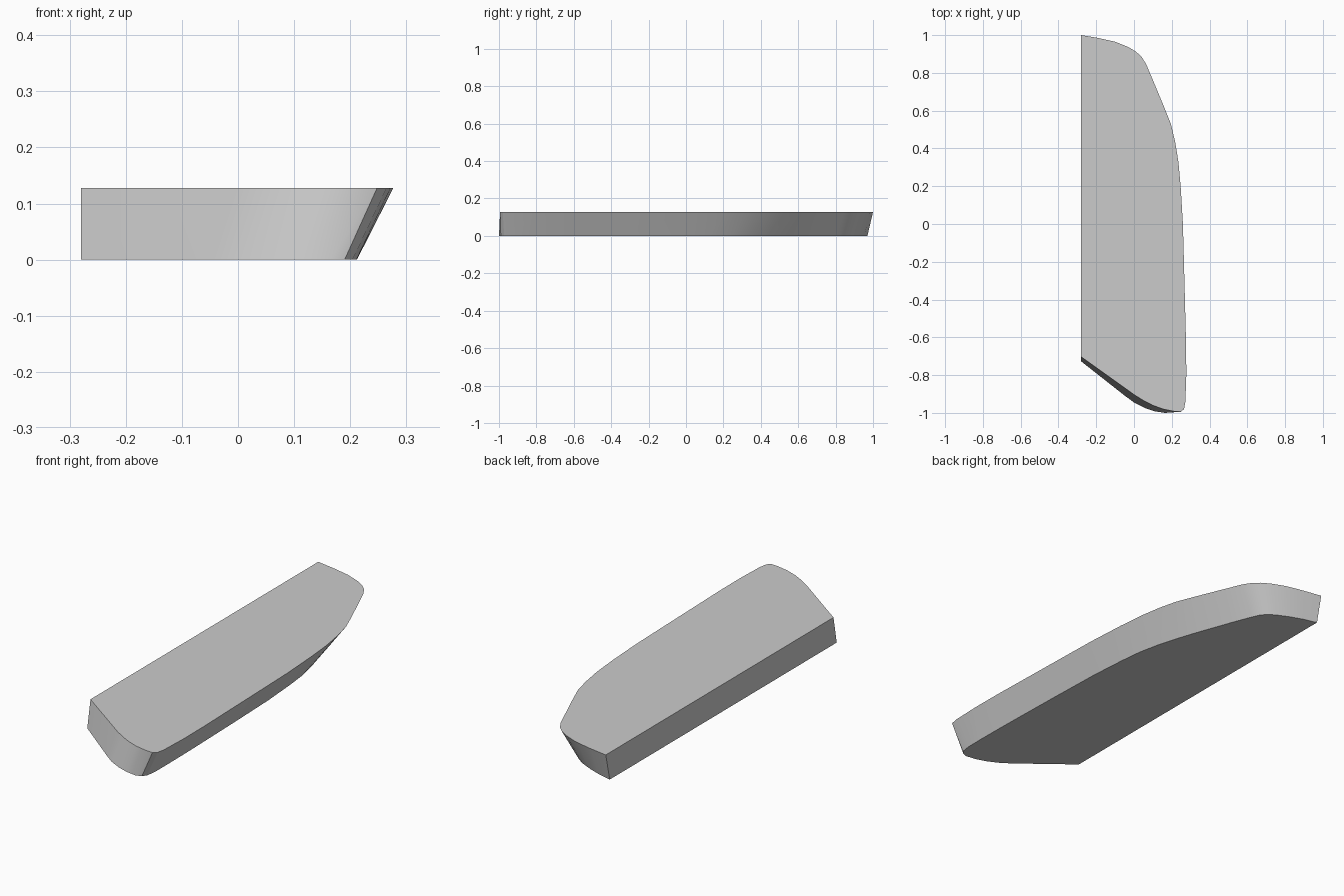
import bpy, bmesh, math

HEIGHT = 0.128

# Matching rim stations: deck outline (x, y) and base outline (x, y)
STATIONS = [
    (-0.28, 1.0, -0.28, 0.97),
    (-0.19, 0.985, -0.21, 0.952),
    (-0.10, 0.965, -0.15, 0.930),
    (-0.03, 0.937, -0.09, 0.902),
    (0.01, 0.913, -0.055, 0.878),
    (0.04, 0.885, -0.035, 0.852),
    (0.065, 0.845, -0.018, 0.815),
    (0.10, 0.762, 0.02, 0.718),
    (0.16, 0.618, 0.085, 0.54),
    (0.195, 0.53, 0.12, 0.435),
    (0.217, 0.44, 0.147, 0.34),
    (0.235, 0.33, 0.168, 0.24),
    (0.247, 0.20, 0.180, 0.13),
    (0.259, 0.0, 0.193, -0.05),
    (0.267, -0.3, 0.202, -0.33),
    (0.276, -0.65, 0.210, -0.66),
    (0.277, -0.8, 0.212, -0.84),
    (0.272, -0.94, 0.211, -0.93),
    (0.265, -0.98, 0.204, -0.972),
    (0.248, -0.994, 0.190, -0.99),
    (0.215, -0.992, 0.165, -1.0),
    (0.155, -0.98, 0.11, -0.992),
    (0.10, -0.96, 0.06, -0.975),
    (0.05, -0.934, 0.0, -0.945),
    (0.0, -0.903, -0.05, -0.908),
    (-0.28, -0.703, -0.28, -0.727),
]

# Solid slab: flat deck and base joined by the sloping rim
bm = bmesh.new()
top = [bm.verts.new((tx, ty, HEIGHT)) for tx, ty, _, _ in STATIONS]
base = [bm.verts.new((bx, by, 0)) for _, _, bx, by in STATIONS]
bm.faces.new(top)
bm.faces.new(base)
n = len(STATIONS)
for i in range(n):
    j = (i + 1) % n
    bm.faces.new((top[i], base[i], base[j], top[j]))
bmesh.ops.recalc_face_normals(bm, faces=bm.faces)

mesh = bpy.data.meshes.new("tapered_slab")
bm.to_mesh(mesh)
bm.free()
slab = bpy.data.objects.new("tapered_slab", mesh)
bpy.context.collection.objects.link(slab)

# Smooth rim, crisp deck and base edges
bpy.context.view_layer.objects.active = slab
slab.select_set(True)
bpy.ops.object.shade_smooth_by_angle(angle=math.radians(30))
